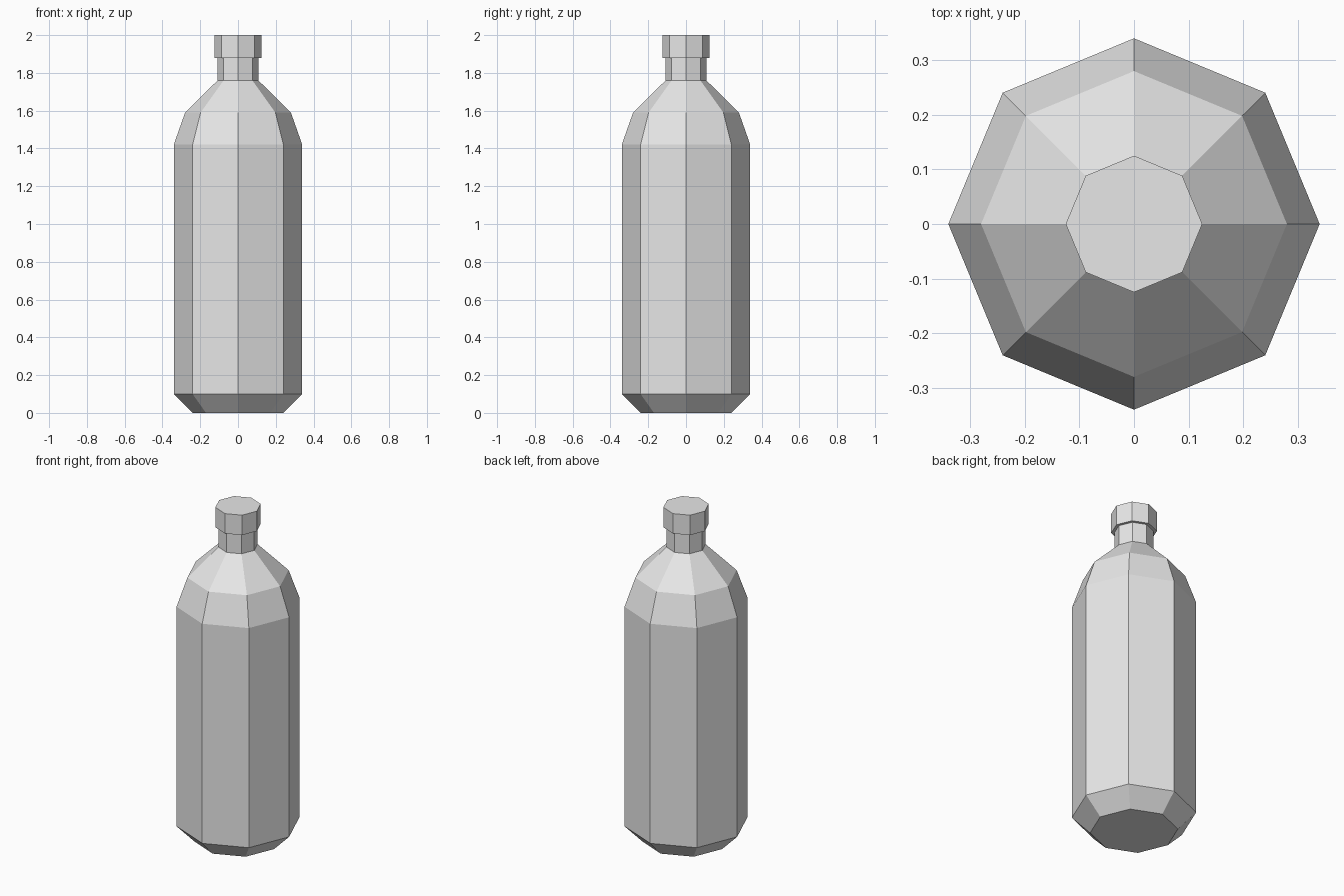
import bpy
import bmesh
from math import cos, sin, tau

SIDES = 8

default_cube = bpy.data.objects.get("Cube")
if default_cube:
    bpy.data.objects.remove(default_cube, do_unlink=True)

# Single pale grey colour
grey = bpy.data.materials.new("pale grey")
grey.use_nodes = True
grey.diffuse_color = (0.8, 0.8, 0.8, 1)
grey.node_tree.nodes["Principled BSDF"].inputs["Base Color"].default_value = grey.diffuse_color


def lathe(name, profile, close_bottom=False, close_top=False):
    """Turn a (radius, height) profile into a faceted shell with corners on the axes."""
    bm = bmesh.new()
    rings = [[bm.verts.new((r * cos(tau * i / SIDES), r * sin(tau * i / SIDES), z))
              for i in range(SIDES)] for r, z in profile]
    for low, high in zip(rings, rings[1:]):
        for i in range(SIDES):
            j = (i + 1) % SIDES
            bm.faces.new((low[i], low[j], high[j], high[i]))
    if close_bottom:
        bm.faces.new(rings[0][::-1])
    if close_top:
        bm.faces.new(rings[-1])
    mesh = bpy.data.meshes.new(name)
    bm.to_mesh(mesh)
    bm.free()
    mesh.materials.append(grey)
    obj = bpy.data.objects.new(name, mesh)
    bpy.context.scene.collection.objects.link(obj)
    return obj


# Bevelled base, straight wall and two-step shoulder
lathe("bottle_body", [(0.24, 0), (0.34, 0.1), (0.34, 1.42), (0.28, 1.59), (0.108, 1.76)],
      close_bottom=True)

# Straight neck
lathe("bottle_neck", [(0.108, 1.76), (0.108, 1.88)])

# Cap with its overhanging underside
lathe("bottle_cap", [(0.108, 1.88), (0.125, 1.88), (0.125, 2)], close_top=True)
